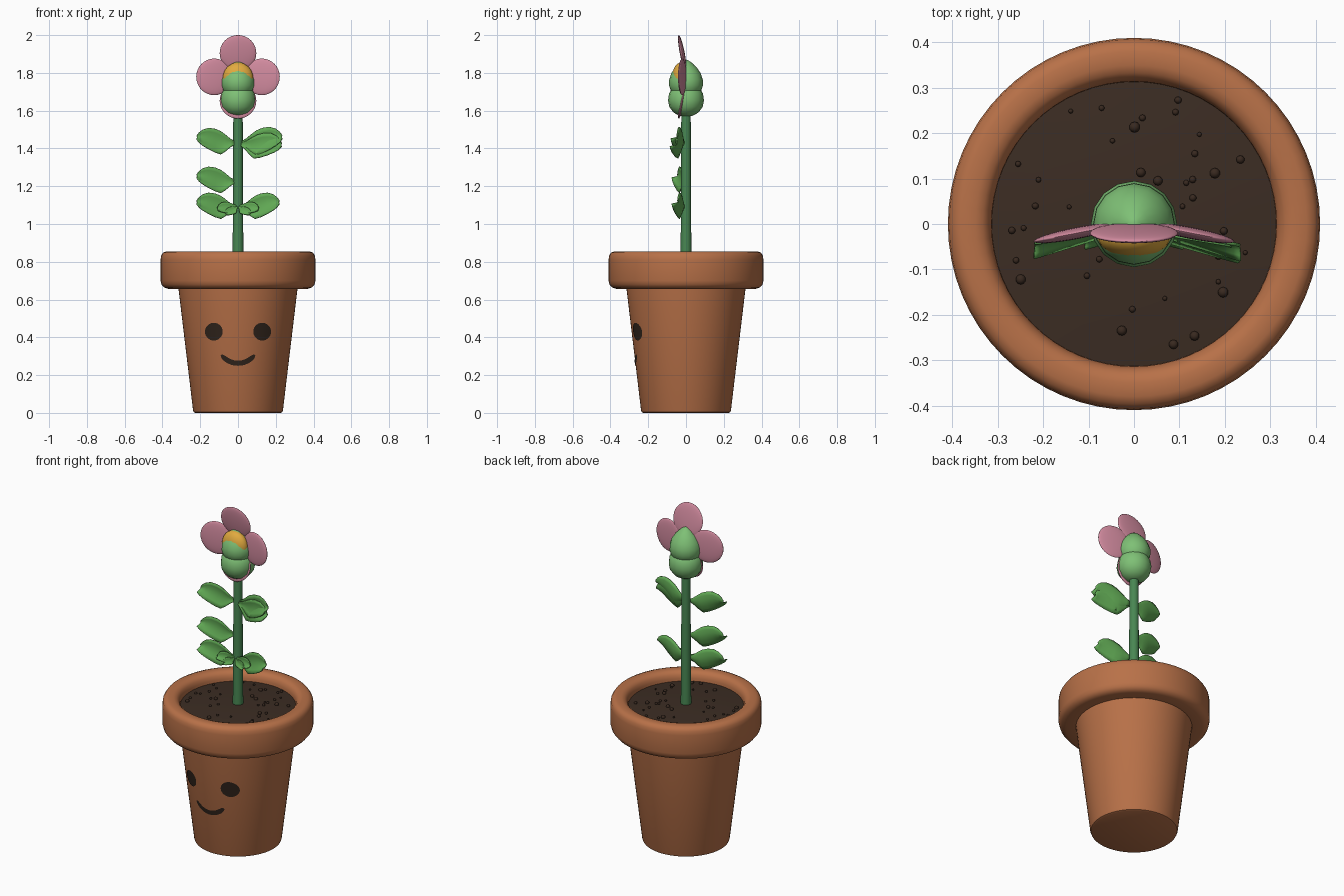
import bpy, bmesh, math, random
from mathutils import Vector, Matrix

if "Cube" in bpy.data.objects:
    bpy.data.objects.remove(bpy.data.objects["Cube"])
random.seed(4)


def material(name, r, g, b):
    m = bpy.data.materials.new(name)
    m.use_nodes = True
    m.diffuse_color = (r, g, b, 1)
    m.node_tree.nodes["Principled BSDF"].inputs["Base Color"].default_value = (r, g, b, 1)
    return m


terracotta = material("terracotta", 0.48, 0.165, 0.065)
soil_brown = material("soil brown", 0.045, 0.026, 0.017)
pebble_brown = material("pebble brown", 0.04, 0.022, 0.014)
face_brown = material("face dark brown", 0.028, 0.017, 0.011)
stem_green = material("stem green", 0.065, 0.24, 0.085)
leaf_green = material("leaf green", 0.12, 0.40, 0.09)
bud_green = material("bud green", 0.21, 0.53, 0.18)
pink = material("petal pink", 0.65, 0.26, 0.35)
yellow = material("pollen yellow", 0.75, 0.40, 0.05)


def finish(name, bm, mat, angle=40):
    mesh = bpy.data.meshes.new(name)
    bm.to_mesh(mesh)
    bm.free()
    mesh.materials.append(mat)
    ob = bpy.data.objects.new(name, mesh)
    bpy.context.collection.objects.link(ob)
    bpy.ops.object.select_all(action='DESELECT')
    ob.select_set(True)
    bpy.context.view_layer.objects.active = ob
    bpy.ops.object.shade_smooth_by_angle(angle=math.radians(angle))
    return ob


def lathe(name, profile, mat, segments, angle=40):
    """Spin a (radius, height) profile around the z axis."""
    bm = bmesh.new()
    verts = [bm.verts.new((r, 0, z)) for r, z in profile]
    edges = [bm.edges.new(pair) for pair in zip(verts, verts[1:])]
    bmesh.ops.spin(bm, geom=verts + edges, axis=(0, 0, 1), cent=(0, 0, 0),
                   angle=math.tau, steps=segments, use_duplicate=False)
    bmesh.ops.remove_doubles(bm, verts=bm.verts, dist=0.0005)
    bmesh.ops.recalc_face_normals(bm, faces=bm.faces)
    return finish(name, bm, mat, angle)


def ellipsoid(name, centre, size, mat, tilt=Matrix()):
    bm = bmesh.new()
    place = Matrix.Translation(centre) @ tilt @ Matrix.Diagonal((*size, 1))
    bmesh.ops.create_uvsphere(bm, u_segments=32, v_segments=16, radius=1, matrix=place)
    return finish(name, bm, mat, 60)


# Pot with a thick rounded rim
lathe("pot", [(0, 0), (0.225, 0), (0.234, 0.004), (0.238, 0.014), (0.315, 0.657),
              (0.37, 0.657), (0.392, 0.664), (0.405, 0.68), (0.41, 0.70),
              (0.41, 0.81), (0.407, 0.832), (0.397, 0.848), (0.38, 0.855),
              (0.35, 0.855), (0.333, 0.85), (0.32, 0.836), (0.314, 0.815),
              (0.312, 0.77)], terracotta, 64)


# Soil mound and pebbles
def soil_height(r):
    return 0.815 - 0.15 * r * r


lathe("soil", [(r, soil_height(r)) for r in (0.314, 0.25, 0.18, 0.1, 0)], soil_brown, 48)

bm = bmesh.new()
for i in range(40):
    r = 0.29 * math.sqrt(random.uniform(0.1, 1))
    a = random.uniform(0, math.tau)
    spot = Vector((r * math.cos(a), r * math.sin(a), soil_height(r) + 0.003))
    bmesh.ops.create_icosphere(bm, subdivisions=2, radius=random.uniform(0.005, 0.012),
                               matrix=Matrix.Translation(spot))
finish("soil_pebbles", bm, pebble_brown, 60)


# Painted face, wrapped on the tapered wall
def on_wall(x, z):
    r = 0.2365 + 0.1195 * z + 0.003
    return (x, -math.sqrt(r * r - x * x), z)


for side, label in ((1, "left"), (-1, "right")):
    bm = bmesh.new()
    bmesh.ops.create_circle(bm, cap_ends=True, cap_tris=True, segments=28, radius=0.047)
    bmesh.ops.subdivide_edges(bm, edges=bm.edges, cuts=2, use_grid_fill=True)
    for v in bm.verts:
        v.co = on_wall(v.co.x + side * 0.128, v.co.y + 0.43)
    bm.normal_update()
    if sum(f.normal.y for f in bm.faces) > 0:
        bmesh.ops.reverse_faces(bm, faces=bm.faces)
    finish(label + "_eye", bm, face_brown)

bm = bmesh.new()
rows = []
for i in range(25):
    t = i / 12 - 1
    a = t * math.radians(53)
    half = 0.0135 * (1 - 0.6 * abs(t) ** 8)
    rows.append([bm.verts.new(on_wall(R * math.sin(a), 0.373 - R * math.cos(a)))
                 for R in (0.11 + half, 0.11, 0.11 - half)])
for p, q in zip(rows, rows[1:]):
    for j in range(2):
        bm.faces.new((p[j], q[j], q[j + 1], p[j + 1]))
finish("smile", bm, face_brown)

# Stem
lathe("stem", [(0.029, 0.79), (0.026, 1.2), (0.025, 1.6)], stem_green, 20)

# Leaf outline: distance from stem, lower edge, upper edge
OUTLINE = [(0.015, -0.006, 0.006), (0.04, -0.022, 0.02), (0.07, -0.047, 0.045),
           (0.09, -0.06, 0.06), (0.12, -0.05, 0.073), (0.155, -0.032, 0.078),
           (0.185, -0.013, 0.069), (0.205, 0.004, 0.054), (0.217, 0.022, 0.036)]


def leaf(name, z, side, scale=1.0, droop=0.0, forward=0.0):
    bm = bmesh.new()
    turn = Matrix.Rotation(math.radians(droop), 3, 'Y')
    rows = []
    for x, low, high in OUTLINE:
        row = []
        for j in range(7):
            t = j / 6
            # lean towards the front at the tip and lower edge, cupped between
            y = -0.01 - 0.17 * x - (x / 0.217) * 0.03 * (1 - t)
            y += 0.014 * math.sin(math.pi * t) * min(1, x / 0.09)
            p = turn @ Vector((x, y, low + (high - low) * t)) * scale
            row.append(bm.verts.new((side * p.x, p.y - forward, z + p.z)))
        rows.append(row)
    for p, q in zip(rows, rows[1:]):
        for j in range(6):
            quad = (p[j], q[j], q[j + 1], p[j + 1])
            bm.faces.new(quad if side > 0 else quad[::-1])
    ob = finish(name, bm, leaf_green, 50)
    thick = ob.modifiers.new("thickness", 'SOLIDIFY')
    thick.thickness = 0.005


leaf("upper_right_leaf", 1.43, -1)
leaf("upper_left_leaf", 1.43, 1, 1.07)
leaf("upper_left_leaf_under", 1.425, 1, 1.05, 9, 0.006)
leaf("middle_right_leaf", 1.225, -1)
for side, label in ((1, "left"), (-1, "right")):
    leaf("lower_%s_leaf" % label, 1.09, side, 1.0, 1)
    leaf("small_%s_leaf" % label, 1.10, side, 0.5, 18, 0.018)
    leaf("tiny_%s_leaf" % label, 1.095, side, 0.35, 40, 0.028)

# Flower bud: round base and pointed cap
lathe("bud_base", [(0, 1.568), (0.035, 1.573), (0.066, 1.59), (0.088, 1.62),
                   (0.095, 1.655), (0.09, 1.69), (0.075, 1.718), (0.045, 1.74),
                   (0, 1.75)], bud_green, 16, 60)
lathe("bud_cap", [(0, 1.66), (0.05, 1.675), (0.078, 1.70), (0.09, 1.735),
                  (0.089, 1.765), (0.078, 1.797), (0.058, 1.827), (0.033, 1.852),
                  (0.012, 1.866), (0, 1.87)], bud_green, 16, 60)
ellipsoid("pollen_patch", (0, -0.027, 1.773), (0.08, 0.047, 0.082), yellow)

# Four petals, all leaning forward at the tip
for i, label in enumerate(("top", "left", "bottom", "right")):
    around = Matrix.Rotation(math.radians(90 * i), 4, 'Y')
    lean = Matrix.Rotation(math.radians(11), 4, 'X')
    offset = around @ Vector((0, -0.02, 0.126))
    ellipsoid(label + "_petal", Vector((0, 0, 1.779)) + offset,
              (0.097, 0.013, 0.097), pink, around @ lean)
